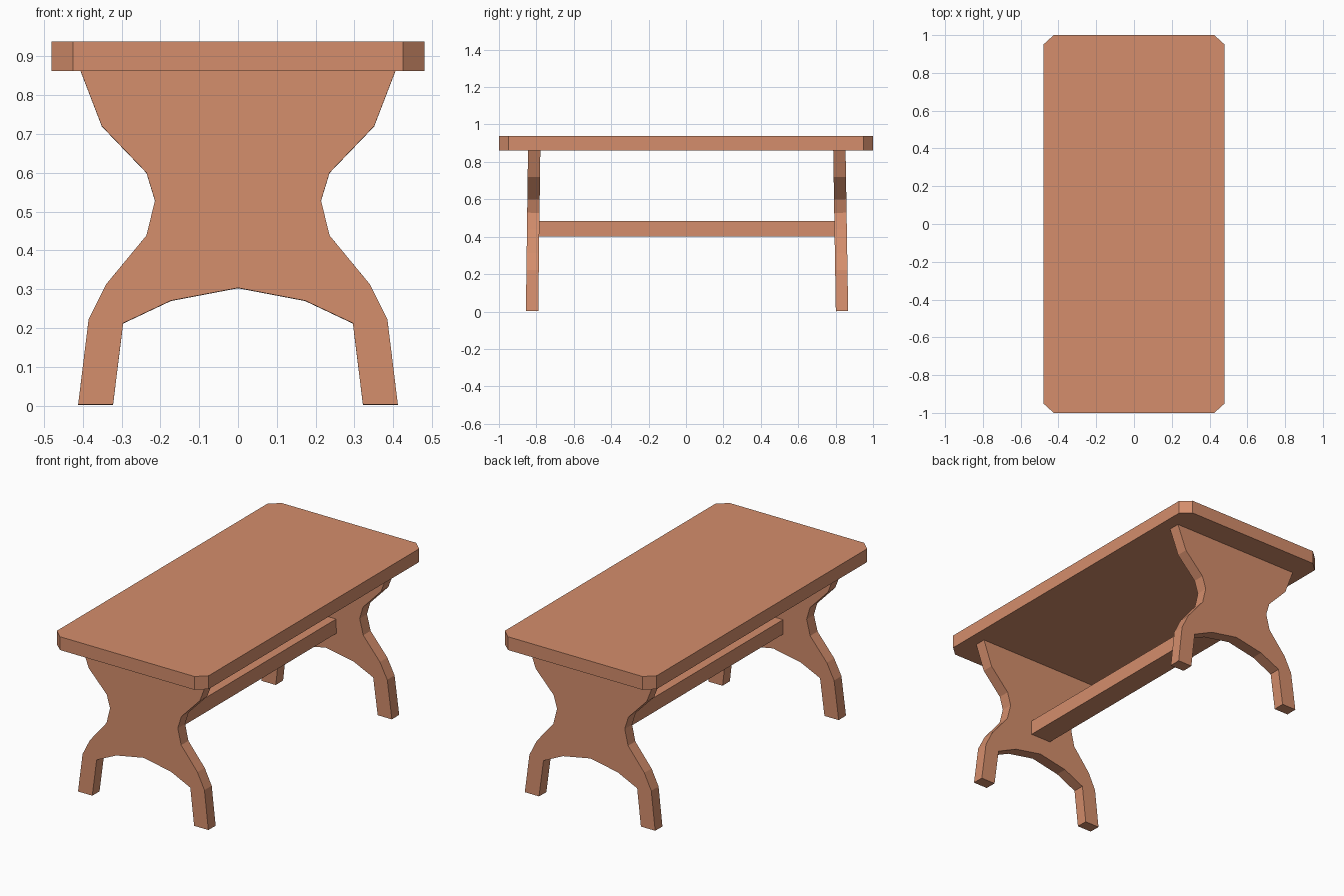
import bpy, bmesh
from mathutils import Vector, Matrix

cube = bpy.data.objects.get("Cube")
if cube:
    bpy.data.objects.remove(cube, do_unlink=True)

wood = bpy.data.materials.new("warm_wood")
wood.use_nodes = True
colour = (0.66, 0.27, 0.15, 1)
wood.diffuse_color = colour
wood.node_tree.nodes["Principled BSDF"].inputs["Base Color"].default_value = colour


def slab(name, outline, depth, matrix):
    """Extrude a flat outline by depth, centred, then place it."""
    bm = bmesh.new()
    face = bm.faces.new([bm.verts.new((u, v, -depth / 2)) for u, v in outline])
    new = bmesh.ops.extrude_face_region(bm, geom=[face])["geom"]
    bmesh.ops.translate(bm, vec=(0, 0, depth),
                        verts=[g for g in new if isinstance(g, bmesh.types.BMVert)])
    bmesh.ops.transform(bm, matrix=matrix, verts=bm.verts)
    bmesh.ops.recalc_face_normals(bm, faces=bm.faces)
    mesh = bpy.data.meshes.new(name)
    bm.to_mesh(mesh)
    bm.free()
    mesh.materials.append(wood)
    obj = bpy.data.objects.new(name, mesh)
    bpy.context.collection.objects.link(obj)
    return obj


def mirrored(half):
    """Close a half outline by mirroring it across u = 0."""
    return half + [(-u, v) for u, v in reversed(half) if u > 0]


# Table top with clipped corners
corner = [(0.425, -1), (0.48, -0.95), (0.48, 0.95), (0.425, 1)]
slab("table_top", mirrored(corner), 0.076, Matrix.Translation((0, 0, 0.9)))

# Trestle legs: waisted boards with an arched foot, leaning slightly outward
half_leg = [(0.406, 0.863), (0.351, 0.72), (0.236, 0.6), (0.214, 0.528),
            (0.236, 0.438), (0.34, 0.312), (0.385, 0.222), (0.412, 0.002),
            (0.322, 0.002), (0.296, 0.212), (0.173, 0.27), (0, 0.303)]
upright = Matrix.Rotation(1.5708, 4, "X")
for name, y, lean in (("front_leg", -0.823, -0.013), ("back_leg", 0.834, 0.016)):
    tilt = Matrix.Rotation(lean, 4, "X")
    slab(name, mirrored(half_leg), 0.066, Matrix.Translation((0, y, 0)) @ tilt @ upright)

# Stretcher beam between the legs
beam = [(0.065, 0.402), (0.065, 0.485)]
slab("stretcher_beam", mirrored(beam), 1.59, Matrix.Translation((0, 0.005, 0)) @ upright)
